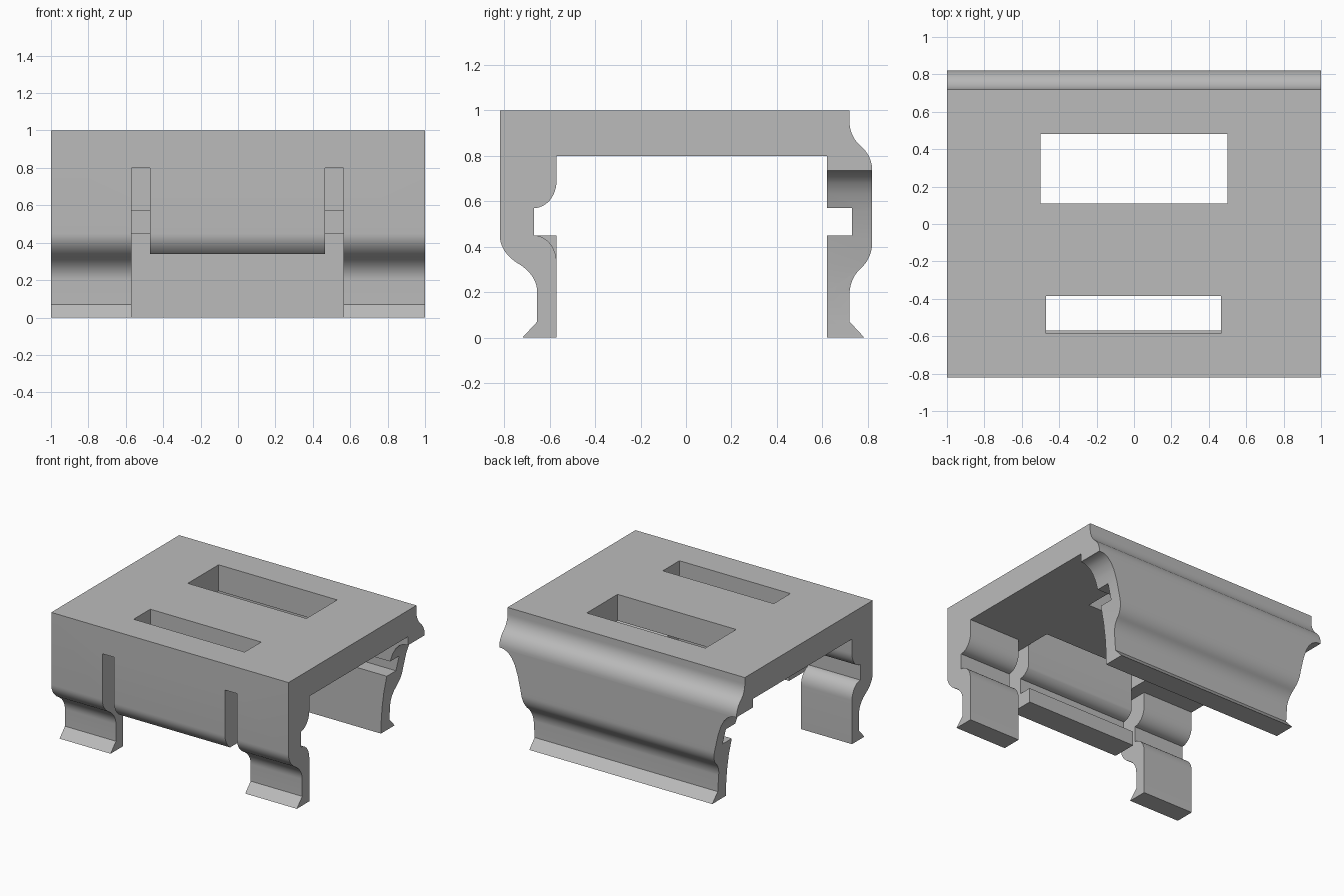
import bpy
import bmesh
from math import sin, cos, pi, radians

if "Cube" in bpy.data.objects:
    bpy.data.objects.remove(bpy.data.objects["Cube"], do_unlink=True)

grey = bpy.data.materials.new("plain grey")
grey.use_nodes = True
COLOUR = (0.5, 0.5, 0.5, 1)
grey.diffuse_color = COLOUR
grey.node_tree.nodes["Principled BSDF"].inputs["Base Color"].default_value = COLOUR


def prism(name, points, start, end, axis="x"):
    """Extrude a closed (horizontal, z) outline along x or y."""
    bm = bmesh.new()
    place = (lambda p: (start, *p)) if axis == "x" else (lambda p: (p[0], start, p[1]))
    face = bm.faces.new([bm.verts.new(place(p)) for p in points])
    out = bmesh.ops.extrude_face_region(bm, geom=[face])
    moved = [v for v in out["geom"] if isinstance(v, bmesh.types.BMVert)]
    shift = (end - start, 0, 0) if axis == "x" else (0, end - start, 0)
    bmesh.ops.translate(bm, verts=moved, vec=shift)
    bmesh.ops.recalc_face_normals(bm, faces=bm.faces)
    mesh = bpy.data.meshes.new(name)
    bm.to_mesh(mesh)
    bm.free()
    obj = bpy.data.objects.new(name, mesh)
    bpy.context.collection.objects.link(obj)
    mesh.materials.append(grey)
    return obj


def box(name, x, y, z):
    return prism(name, [(y[0], z[0]), (y[1], z[0]), (y[1], z[1]), (y[0], z[1])], *x)


def ogee(a, b, n=9, turn=radians(50)):
    """S-shaped moulding curve from a to b, vertical at both ends."""
    half = []
    for i in range(n + 1):
        t = turn * i / n
        half.append(((1 - cos(t)) / (1 - cos(turn)) / 2, sin(t) / sin(turn) / 2))
    full = half + [(1 - u, 1 - v) for u, v in half[-2::-1]]
    return [(a[0] + u * (b[0] - a[0]), a[1] + v * (b[1] - a[1])) for u, v in full]


def quarter(cy, cz, ry, rz, start, end, n=12):
    angles = [start + (end - start) * i / n for i in range(n + 1)]
    return [(cy + ry * cos(t), cz + rz * sin(t)) for t in angles]


def combine(target, tool, operation):
    mod = target.modifiers.new(operation.lower(), "BOOLEAN")
    mod.operation, mod.solver, mod.object = operation, "EXACT", tool
    bpy.context.view_layer.objects.active = target
    bpy.ops.object.modifier_apply(modifier=mod.name)
    bpy.data.objects.remove(tool, do_unlink=True)


# Cross-section: front moulding, front groove, underside, back groove, back moulding
section = [(-0.82, 1)]
section += ogee((-0.82, 0.45), (-0.655, 0.2))
section += [(-0.655, 0.07), (-0.72, 0), (-0.57, 0)]
section += quarter(-0.67, 0.33, 0.1, 0.12, 0, pi / 2)
section += quarter(-0.67, 0.69, 0.1, 0.12, -pi / 2, 0)
section += [(-0.57, 0.8), (0.62, 0.8), (0.62, 0.57), (0.73, 0.57), (0.73, 0.45),
            (0.62, 0.45), (0.62, 0), (0.785, 0), (0.72, 0.07)]
section += ogee((0.72, 0.19), (0.82, 0.42))
section += ogee((0.82, 0.735), (0.72, 0.95))
section += [(0.72, 1)]
body = prism("bracket_body", section, -1, 1)

# Front slots, and the space below the middle skirt
LEFT, RIGHT = (0.465, 0.565), (-0.57, -0.47)
for side in (LEFT, RIGHT):
    combine(body, box("slot_cutter", side, (-0.9, -0.5), (-0.1, 0.8)), "DIFFERENCE")
combine(body, box("skirt_cutter", (-0.52, 0.52), (-0.9, -0.5), (-0.1, 0.34)), "DIFFERENCE")

# Openings in the top plate
combine(body, box("front_opening", (-0.47, 0.465), (-0.585, -0.385), (0.5, 1.1)), "DIFFERENCE")
combine(body, box("back_opening", (-0.5, 0.5), (0.11, 0.48), (0.7, 1.1)), "DIFFERENCE")

# Square lip inside the bottom of the skirt
combine(body, box("skirt_lip", (-0.47, 0.465), (-0.7, -0.57), (0.34, 0.45)), "UNION")

# Curved ends that narrow the back wall downwards
sweep = [(1.1, 0.735), (1, 0.735), (0.96, 0.73), (0.925, 0.712), (0.895, 0.68),
         (0.87, 0.635), (0.845, 0.56), (0.82, 0.45), (0.795, 0.32), (0.78, 0.2),
         (0.772, 0.08), (0.77, -0.1), (1.1, -0.1)]
for sign in (1, -1):
    cutter = prism("end_cutter", [(sign * x, z) for x, z in sweep], 0.6, 0.9, "y")
    combine(body, cutter, "DIFFERENCE")

bpy.ops.object.select_all(action="DESELECT")
body.select_set(True)
bpy.context.view_layer.objects.active = body
bpy.ops.object.shade_smooth_by_angle(angle=radians(30))
